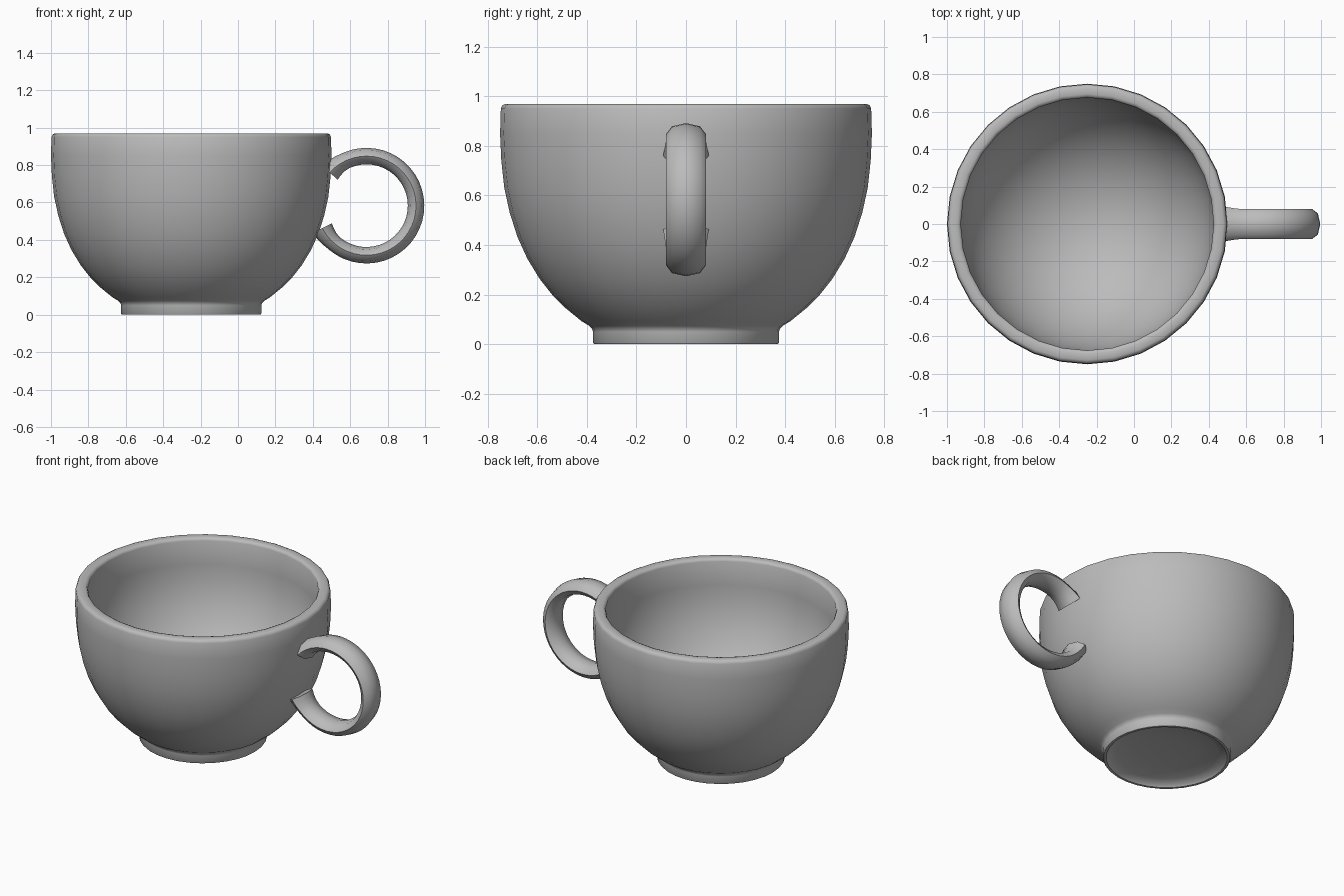
import bpy, bmesh, math
from mathutils import Vector, Matrix

cube = bpy.data.objects.get("Cube")
if cube:
    bpy.data.objects.remove(cube, do_unlink=True)

grey = bpy.data.materials.new("ceramic grey")
grey.use_nodes = True
COLOR = (0.5, 0.5, 0.5, 1)
grey.diffuse_color = COLOR
grey.node_tree.nodes["Principled BSDF"].inputs["Base Color"].default_value = COLOR


def finish(bm, name, angle):
    """Turn a bmesh into a smooth-shaded object."""
    bmesh.ops.recalc_face_normals(bm, faces=bm.faces)
    mesh = bpy.data.meshes.new(name)
    bm.to_mesh(mesh)
    bm.free()
    mesh.materials.append(grey)
    obj = bpy.data.objects.new(name, mesh)
    bpy.context.collection.objects.link(obj)
    bpy.ops.object.select_all(action="DESELECT")
    obj.select_set(True)
    bpy.context.view_layer.objects.active = obj
    bpy.ops.object.shade_smooth_by_angle(angle=math.radians(angle))
    return obj


# Bowl and foot: one closed profile (radius, height) turned about the axis
underside = [(0, 0.05), (0.18, 0.042), (0.3, 0.028), (0.345, 0.012), (0.355, 0)]
foot = [(0.37, 0), (0.375, 0.006), (0.375, 0.05), (0.379, 0.063), (0.39, 0.074)]
outside = [(0.42, 0.092), (0.485, 0.145), (0.54, 0.2), (0.59, 0.263), (0.64, 0.345),
           (0.68, 0.433), (0.711, 0.53), (0.733, 0.63), (0.745, 0.74), (0.75, 0.85)]
rim = [(0.747, 0.95), (0.741, 0.964), (0.728, 0.97), (0.695, 0.97), (0.682, 0.965), (0.676, 0.953)]
# The inner wall is a rounded hollow below a nearly upright upper wall
inside = [(0.678 * math.cos(a), 0.80 - 0.70 * math.sin(a))
          for a in (math.radians(90 * i / 12) for i in range(13))]
inside[-1] = (0, 0.10)

bm = bmesh.new()
profile = [bm.verts.new((r, 0, z)) for r, z in underside + foot + outside + rim + inside]
edges = [bm.edges.new(pair) for pair in zip(profile, profile[1:])]
bmesh.ops.spin(bm, geom=profile + edges, cent=(0, 0, 0), axis=(0, 0, 1),
               angle=math.tau, steps=32, use_merge=True)
bmesh.ops.remove_doubles(bm, verts=bm.verts, dist=0.0005)
bmesh.ops.translate(bm, verts=bm.verts, vec=(-0.25, 0, 0))
finish(bm, "cup_bowl", 50)

# Handle: octagonal oval section swept round a ring, flared where it joins the bowl
CENTRE = Vector((0.687, 0, 0.583))
RADIUS, HALF_DEPTH, HALF_WIDTH = 0.265, 0.044, 0.08
START, END, STEPS, SIDES = 138, -153, 36, 8

bm = bmesh.new()
rings = []
for i in range(STEPS + 1):
    a = math.radians(START + (END - START) * i / STEPS)
    flare = 1 + 0.3 * max(0, 1 - min(i, STEPS - i) / 2.5)
    ring = []
    for k in range(SIDES):
        t = math.tau * k / SIDES
        r = RADIUS + HALF_DEPTH * flare * math.cos(t)
        y = HALF_WIDTH * (1 + (flare - 1) * 0.5) * math.sin(t)
        ring.append(bm.verts.new(CENTRE + Vector((r * math.cos(a), y, r * math.sin(a)))))
    rings.append(ring)
for lower, upper in zip(rings, rings[1:]):
    for k in range(SIDES):
        n = (k + 1) % SIDES
        bm.faces.new((lower[k], lower[n], upper[n], upper[k]))
bm.faces.new(rings[0])
bm.faces.new(rings[-1])
finish(bm, "cup_handle", 60)
